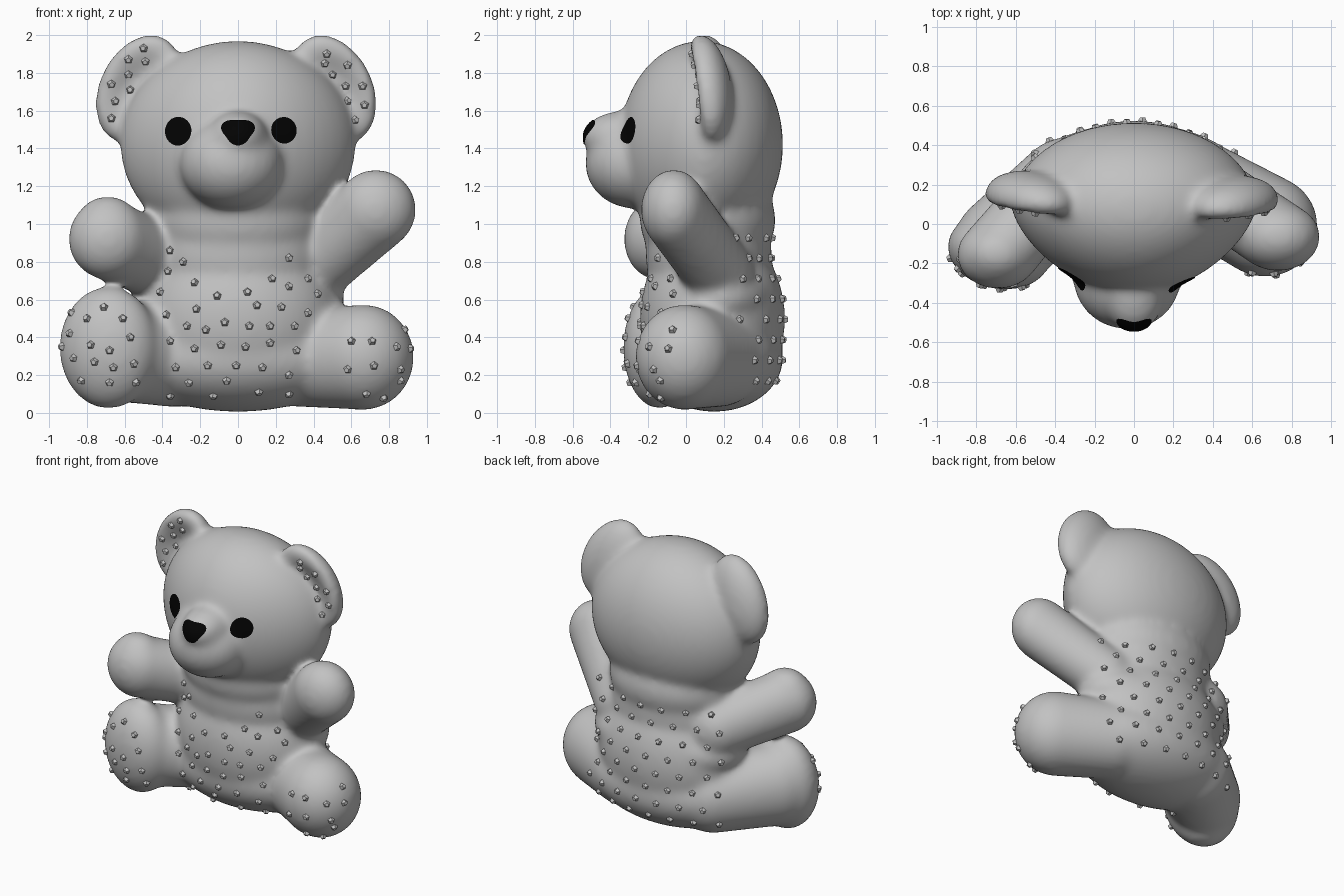
import bpy, bmesh, math
from mathutils import Vector, Matrix
from mathutils.bvhtree import BVHTree

if "Cube" in bpy.data.objects:
    bpy.data.objects.remove(bpy.data.objects["Cube"])


def material(name, v):
    m = bpy.data.materials.new(name)
    m.diffuse_color = (v, v, v, 1)
    m.use_nodes = True
    m.node_tree.nodes["Principled BSDF"].inputs["Base Color"].default_value = m.diffuse_color
    return m


GREY = material("soft grey", 0.54)
STUD = material("stud grey", 0.54)
BLACK = material("black", 0.001)


def make_object(bm, name, mat, smooth=True):
    me = bpy.data.meshes.new(name)
    bm.to_mesh(me)
    bm.free()
    ob = bpy.data.objects.new(name, me)
    bpy.context.collection.objects.link(ob)
    me.materials.append(mat)
    for p in me.polygons:
        p.use_smooth = smooth
    return ob


def ball(bm, c, r, rot=None, dish=0, taper=0):
    """Ellipsoid; dish hollows out its front face, taper narrows it toward the front."""
    vs = bmesh.ops.create_uvsphere(bm, u_segments=40, v_segments=24, radius=1)["verts"]
    for v in vs:
        if v.co.y < 0:
            v.co.x *= 1 + taper * v.co.y
            v.co.y *= 1 - dish * (1 - v.co.x ** 2 - v.co.z ** 2)
        p = Vector((v.co.x * r[0], v.co.y * r[1], v.co.z * r[2]))
        v.co = (rot @ p if rot else p) + Vector(c)


def limb(bm, a, b, ra, rb, n=8):
    """Row of overlapping ellipsoids from a to b."""
    a, b, ra, rb = map(Vector, (a, b, ra, rb))
    for i in range(n + 1):
        ball(bm, a.lerp(b, i / n), ra.lerp(rb, i / n))


def turn(deg, axis):
    return Matrix.Rotation(math.radians(deg), 3, axis)


bm = bmesh.new()
# torso, waist, seat and neck
ball(bm, (0, 0.14, 0.50), (0.53, 0.385, 0.495))
ball(bm, (0, 0.15, 0.29), (0.61, 0.365, 0.285))
ball(bm, (0, 0.18, 0.61), (0.565, 0.31, 0.22))
ball(bm, (0, 0.12, 0.84), (0.46, 0.335, 0.35))
ball(bm, (0, 0.115, 1.02), (0.465, 0.36, 0.30))
# head, muzzle and nose bridge
ball(bm, (0, 0.08, 1.42), (0.625, 0.435, 0.55), taper=0.2)
ball(bm, (-0.035, -0.27, 1.32), (0.275, 0.265, 0.24))
ball(bm, (0, -0.20, 1.42), (0.235, 0.20, 0.23))
ball(bm, (0, -0.33, 1.46), (0.16, 0.22, 0.14))
# arms
limb(bm, (-0.38, 0.21, 0.78), (-0.69, -0.155, 0.92), (0.2, 0.17, 0.2), (0.21, 0.175, 0.215))
ball(bm, (-0.69, -0.15, 0.97), (0.18, 0.15, 0.18))
limb(bm, (0.38, 0.17, 0.75), (0.73, -0.065, 1.075), (0.19, 0.185, 0.19), (0.215, 0.175, 0.215))
# legs, left one ending in a flattened sole
limb(bm, (-0.34, 0.18, 0.29), (-0.66, -0.09, 0.34), (0.26, 0.26, 0.26), (0.25, 0.24, 0.28))
ball(bm, (-0.685, -0.14, 0.345), (0.265, 0.19, 0.325), turn(-12, 'Z'))
limb(bm, (0.34, 0.17, 0.29), (0.665, -0.01, 0.295), (0.25, 0.25, 0.26), (0.268, 0.26, 0.28))
# ears: dished ellipsoids leaning inward at the top
for s, x, y, yaw in ((-1, -0.525, 0.13, -6), (1, 0.505, 0.105, 2)):
    ball(bm, (x, y, 1.715), (0.212, 0.138, 0.308), turn(8, 'X') @ turn(-26 * s, 'Y') @ turn(yaw, 'Z'), dish=0.95)
body = make_object(bm, "bear_body", GREY)
rm = body.modifiers.new("fuse", 'REMESH')
rm.mode = 'VOXEL'
rm.voxel_size = 0.018
rm.use_smooth_shade = True
sm = body.modifiers.new("soften", 'SMOOTH')
sm.factor = 0.5
sm.iterations = 30
bpy.context.view_layer.update()
tree = BVHTree.FromObject(body, bpy.context.evaluated_depsgraph_get())


def front_hit(x, z):
    return tree.ray_cast(Vector((x, -2, z)), Vector((0, 1, 0)))[:2]


def decal(name, cx, cz, rx, rz, tri=0):
    """Thin patch laid on the front surface."""
    bm = bmesh.new()
    n, rings = 30, 5

    def point(k, a):
        w = k / rings * (1 + tri * math.cos(3 * (a + math.pi / 2)))
        p, nor = front_hit(cx + rx * w * math.cos(a), cz + rz * w * math.sin(a))
        return bm.verts.new(p + nor * 0.006)
    centre = point(0, 0)
    prev = None
    for k in range(1, rings + 1):
        ring = [point(k, 2 * math.pi * i / n) for i in range(n)]
        for i in range(n):
            j = (i + 1) % n
            bm.faces.new((prev[i], ring[i], ring[j], prev[j]) if prev else (centre, ring[i], ring[j]))
        prev = ring
    make_object(bm, name, BLACK)


decal("left_eye", -0.313, 1.49, 0.070, 0.076)
decal("right_eye", 0.24, 1.495, 0.068, 0.070)
decal("nose", 0, 1.49, 0.082, 0.064, 0.13)


def studs(name, hits):
    """Small five-sided gems standing on the surface."""
    bm = bmesh.new()
    for p, nor in hits:
        if p is None:
            continue
        mat = Matrix.Translation(p + nor * 0.006) @ nor.to_track_quat('Z', 'Y').to_matrix().to_4x4()
        bmesh.ops.create_cone(bm, cap_ends=True, segments=5, radius1=0.027,
                              radius2=0.014, depth=0.026, matrix=mat)
    make_object(bm, name, STUD, False)


BELLY = [(-.36, .86), (-.29, .80), (-.37, .75), (-.23, .69), (-.41, .64), (-.11, .62), (.05, .64),
         (.18, .71), (.27, .82), (.37, .71), (.27, .67), (.42, .63), (-.38, .52), (-.27, .46),
         (-.22, .55), (-.17, .44), (-.07, .48), (.06, .46), (.10, .57), (.23, .56), (.37, .53),
         (.17, .46), (.30, .46), (-.36, .38), (-.23, .34), (-.09, .36), (.04, .35), (.17, .37),
         (.31, .33), (-.33, .24), (-.16, .25), (-.01, .25), (.13, .24), (.27, .20), (-.26, .16),
         (-.06, .17), (-.36, .09), (-.13, .09), (.11, .11), (.27, .10)]
LEFT_SOLE = [(-.71, .56), (-.80, .50), (-.61, .50), (-.88, .53), (-.89, .42), (-.93, .35), (-.78, .36),
             (-.68, .33), (-.57, .40), (-.87, .29), (-.76, .27), (-.66, .24), (-.55, .26), (-.83, .17),
             (-.68, .16), (-.54, .16)]
RIGHT_SOLE = [(.60, .38), (.71, .38), (.84, .35), (.88, .44), (.58, .23), (.72, .25),
              (.86, .23), (.68, .10), (.77, .08), (.86, .17), (.91, .34)]
LEFT_EAR = [(-.50, 1.93), (-.58, 1.87), (-.49, 1.86), (-.58, 1.79), (-.67, 1.74), (-.57, 1.71),
            (-.65, 1.65), (-.67, 1.56)]
RIGHT_EAR = [(.47, 1.90), (.46, 1.85), (.58, 1.84), (.50, 1.79), (.57, 1.73), (.66, 1.73),
             (.67, 1.63), (.58, 1.65), (.62, 1.55)]
for name, pts in (("belly_studs", BELLY), ("left_sole_studs", LEFT_SOLE), ("right_sole_studs", RIGHT_SOLE),
                  ("left_ear_studs", LEFT_EAR), ("right_ear_studs", RIGHT_EAR)):
    studs(name, [front_hit(x, z) for x, z in pts])

# back studs: staggered rows cast inward around the torso
back = []
for row in range(8):
    z = 0.17 + 0.108 * row
    for i in range(7):
        x = -0.42 + 0.13 * i + 0.065 * (row % 2)
        if abs(x) < 0.45:
            back.append(tree.ray_cast(Vector((x * 1.4, 2, z)), Vector((-x * 0.25, -2, 0)).normalized())[:2])
studs("back_studs", back)
